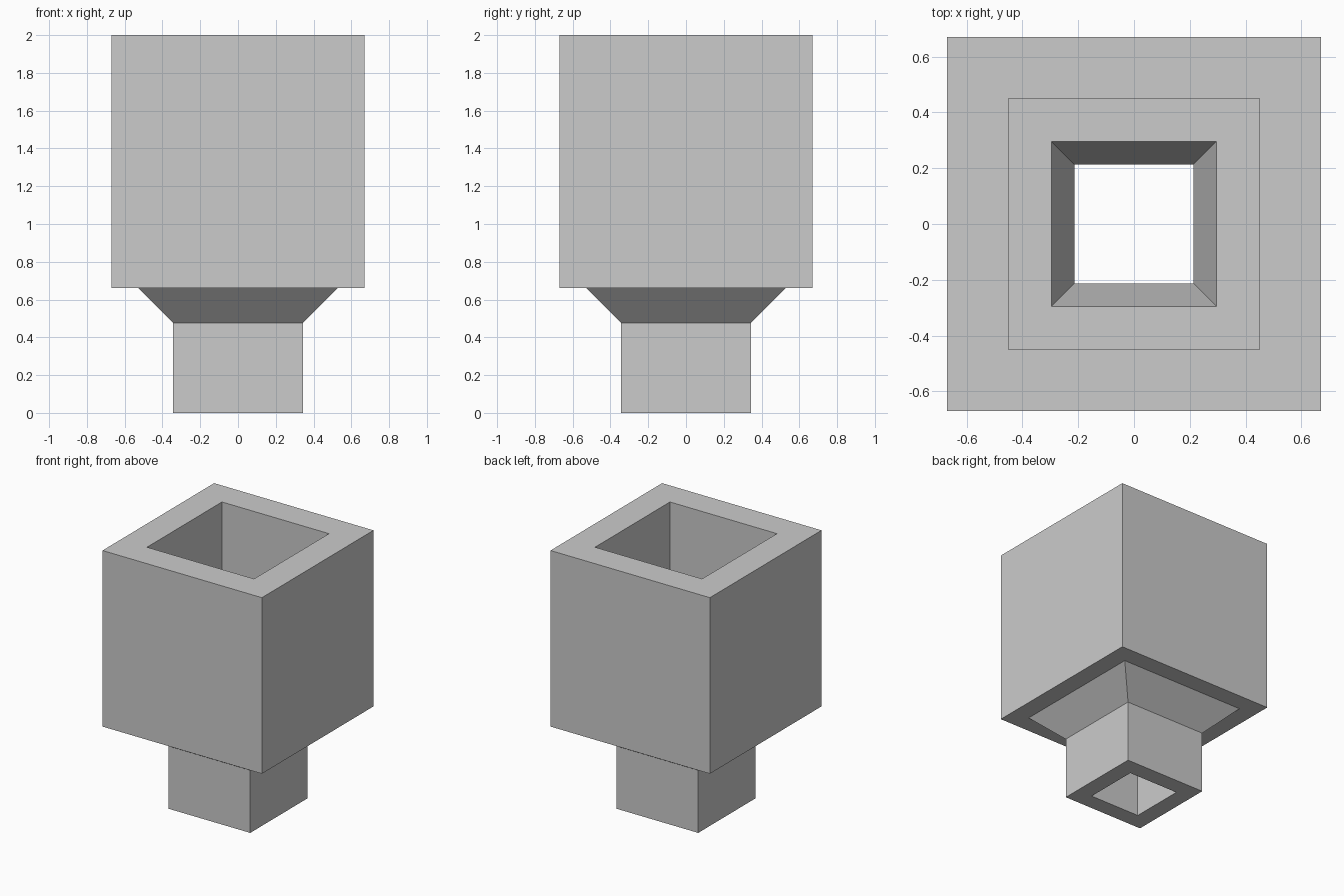
import bpy
import bmesh

default_cube = bpy.data.objects.get("Cube")
if default_cube:
    bpy.data.objects.remove(default_cube, do_unlink=True)

# Single plain grey
grey = bpy.data.materials.new("light_grey")
grey.use_nodes = True
colour = (0.6, 0.6, 0.6, 1.0)
grey.diffuse_color = colour
grey.node_tree.nodes["Principled BSDF"].inputs["Base Color"].default_value = colour


def square_ring(bm, half, z):
    """Four corners of a horizontal square."""
    corners = ((-1, -1), (1, -1), (1, 1), (-1, 1))
    return [bm.verts.new((x * half, y * half, z)) for x, y in corners]


def square_lathe(name, profile):
    """Sweep a closed (half width, height) profile round a square."""
    bm = bmesh.new()
    rings = [square_ring(bm, half, z) for half, z in profile]
    for lower, upper in zip(rings, rings[1:] + rings[:1]):
        for i in range(4):
            j = (i + 1) % 4
            bm.faces.new((lower[i], lower[j], upper[j], upper[i]))
    bmesh.ops.recalc_face_normals(bm, faces=bm.faces)
    mesh = bpy.data.meshes.new(name)
    bm.to_mesh(mesh)
    bm.free()
    mesh.materials.append(grey)
    obj = bpy.data.objects.new(name, mesh)
    bpy.context.collection.objects.link(obj)
    return obj


# Outside from the spout up to the rim, then back down the inside
outside = [(0.343, 0), (0.343, 0.475), (0.53, 0.662), (0.67, 0.662), (0.67, 2)]
inside = [(0.45, 2), (0.45, 0.88), (0.295, 0.88), (0.213, 0.6), (0.213, 0)]
square_lathe("square_hopper", outside + inside)
